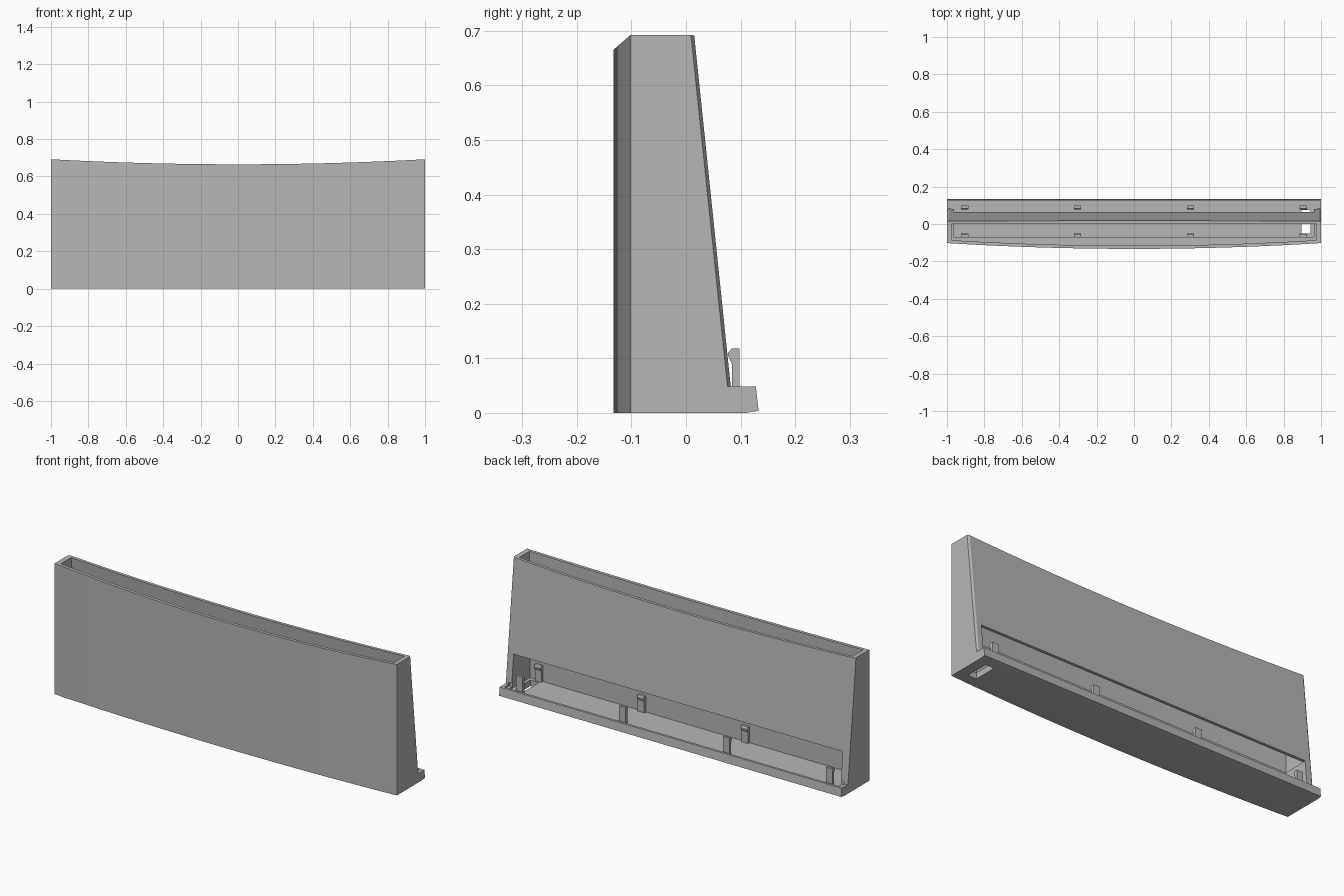
import bpy, bmesh

if "Cube" in bpy.data.objects:
    bpy.data.objects.remove(bpy.data.objects["Cube"], do_unlink=True)

grey = bpy.data.materials.new("plain grey")
grey.use_nodes = True
grey.diffuse_color = (0.47, 0.47, 0.47, 1)
grey.node_tree.nodes["Principled BSDF"].inputs["Base Color"].default_value = (0.47, 0.47, 0.47, 1)


def loft(name, stations, section):
    """Solid made by joining the (y, z) outline section(x) at every station."""
    bm = bmesh.new()
    rings = [[bm.verts.new((x, y, z)) for y, z in section(x)] for x in stations]
    for a, b in zip(rings, rings[1:]):
        for i in range(len(a)):
            j = (i + 1) % len(a)
            bm.faces.new((a[i], a[j], b[j], b[i]))
    bm.faces.new(rings[0])
    bm.faces.new(rings[-1])
    bmesh.ops.recalc_face_normals(bm, faces=bm.faces)
    mesh = bpy.data.meshes.new(name)
    bm.to_mesh(mesh)
    bm.free()
    mesh.materials.append(grey)
    obj = bpy.data.objects.new(name, mesh)
    bpy.context.collection.objects.link(obj)
    return obj


def box(name, x0, x1, y0, y1, z0, z1):
    return loft(name, (x0, x1), lambda x: [(y0, z0), (y1, z0), (y1, z1), (y0, z1)])


def spread(half, count):
    return [half * (2 * i / count - 1) for i in range(count + 1)]


def cut(target, cutter):
    mod = target.modifiers.new("cut", "BOOLEAN")
    mod.operation, mod.solver, mod.object = "DIFFERENCE", "EXACT", cutter
    bpy.context.view_layer.objects.active = target
    bpy.ops.object.modifier_apply(modifier=mod.name)
    bpy.data.objects.remove(cutter, do_unlink=True)


def front_y(x):
    return -0.133 + 0.031 * x * x


def top_z(x):
    return 0.665 + 0.027 * x * x


def back_y(z):
    return 0.087 - 0.104 * z


# Body outline: bowed front, dipped top, sloping back and a ledge at the foot
def body_section(x):
    trim = 0.006 if abs(x) > 0.995 else 0
    top = top_z(x)
    return [(front_y(x), 0), (0.11, 0), (0.133, 0.004), (0.128, 0.048),
            (back_y(0.048) - trim, 0.048), (back_y(top) - trim, top), (front_y(x), top)]


# Upper hollow follows the bowed front and the sloping back
def hollow_section(x):
    y = front_y(x) + 0.017
    return [(y, 0.205), (back_y(0.205) - 0.016, 0.205), (back_y(0.75) - 0.016, 0.75), (y, 0.75)]


body = loft("holder_body", [-1] + spread(0.99, 20) + [1], body_section)
cut(body, loft("upper_hollow", spread(0.975, 20), hollow_section))
cut(body, box("lower_bay", -0.962, 0.962, -0.07, 0.104, 0.032, 0.208))
cut(body, box("cover_rebate", -0.98, 0.98, 0.075, 0.115, 0.04, 0.06))
cut(body, box("cable_hole", 0.895, 0.945, -0.05, 0.075, -0.05, 0.1))

# Two rows of hooked clips inside the lower bay
def clip(name, x, y, way):
    outline = [(0, 0.03), (0.014, 0.03), (0.014, 0.09), (0.021, 0.105),
               (0.021, 0.11), (0.014, 0.118), (0, 0.118)]
    loft(name, (x - 0.019, x + 0.019), lambda _: [(y + way * d, z) for d, z in outline])


for i, x in enumerate((-0.905, -0.303, 0.303, 0.905)):
    clip(f"front_clip_{i + 1}", x, -0.071, 1)
    clip(f"rear_clip_{i + 1}", x, 0.098, -1)

# Crisp panels with a softly bowed front
bpy.ops.object.select_all(action="DESELECT")
body.select_set(True)
bpy.context.view_layer.objects.active = body
bpy.ops.object.shade_smooth_by_angle(angle=0.3)
